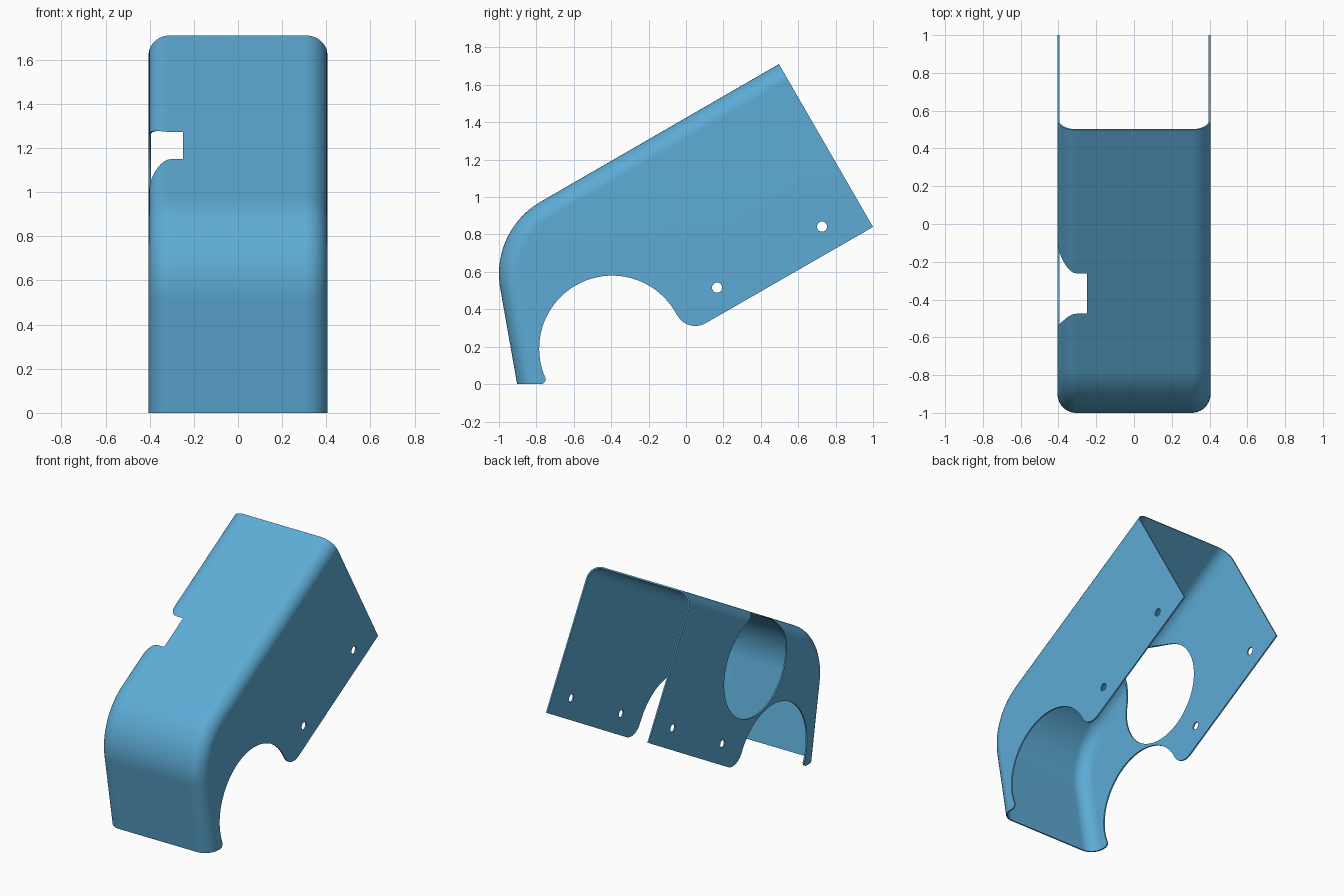
import bpy
import bmesh
from math import sin, cos, radians
from mathutils import Vector

if "Cube" in bpy.data.objects:
    bpy.data.objects.remove(bpy.data.objects["Cube"])

HALF_WIDTH, CORNER, WALL = 0.405, 0.10, 0.01
BEND, BEND_R = Vector((-0.554, 0.589)), 0.446      # bend centre in (y, z)
FRONT_A, TOP_A = radians(190), radians(120)        # outward normals of the two flats
FOOT_Y = -0.903
BACK_TOP, BACK_LOW = Vector((0.497, 1.711)), Vector((1.0, 0.84))


def polar(angle):
    return Vector((cos(angle), sin(angle)))


def arc(centre, radius, start, end, steps):
    return [Vector(centre) + radius * polar(start + (end - start) * i / steps)
            for i in range(steps + 1)]


def spine(inset, extra=0.0):
    """Front flat, bend and sloping top, moved inwards and lengthened at both ends."""
    n = polar(FRONT_A)
    foot = Vector((FOOT_Y - inset / n.x - extra * n.y / n.x * -1, -extra))
    tip = BACK_TOP - inset * polar(TOP_A) + extra * polar(TOP_A - radians(90))
    return [foot] + arc(BEND, BEND_R - inset, FRONT_A, TOP_A, 28) + [tip]


def loft(name, half_width, radius, base, extra, closing):
    """Solid with rounded long edges, lofted across x from side outlines."""
    steps = 10
    half = [(half_width - radius + radius * cos(radians(90) * i / steps),
             base + radius * (1 - sin(radians(90) * i / steps))) for i in range(steps + 1)]
    sections = half + [(-x, d) for x, d in reversed(half)]
    bm = bmesh.new()
    loops = [[bm.verts.new((x, p.x, p.y)) for p in spine(d, extra) + closing]
             for x, d in sections]
    for a, b in zip(loops, loops[1:]):
        for i in range(len(a)):
            j = (i + 1) % len(a)
            bm.faces.new((a[i], a[j], b[j], b[i]))
    bm.faces.new(loops[0])
    bm.faces.new(loops[-1])
    bmesh.ops.recalc_face_normals(bm, faces=bm.faces)
    mesh = bpy.data.meshes.new(name)
    bm.to_mesh(mesh)
    bm.free()
    obj = bpy.data.objects.new(name, mesh)
    bpy.context.collection.objects.link(obj)
    return obj


def drill(name, y, z, radius, x0, x1, sides):
    bpy.ops.mesh.primitive_cylinder_add(vertices=sides, radius=radius, depth=x1 - x0,
                                        location=((x0 + x1) / 2, y, z),
                                        rotation=(0, radians(90), 0))
    bpy.context.object.name = name
    return bpy.context.object


# Lower side outline: back corner, rounded lobe, round wheel arch, foot
lower = [BACK_LOW]
lower += arc((0.05, 0.422), 0.111, radians(300), radians(207.5), 12)
lower += arc((-0.395, 0.19), 0.39, radians(27.5), radians(202.5), 40)
lower += arc((-0.778, 0.028), 0.028, radians(10), radians(-90), 6)

cover = loft("bent_cover", HALF_WIDTH, CORNER, 0.0, 0.0, lower)

# Cutters: hollow interior, big side opening, small screw holes
cutters = [loft("hollow_cutter", HALF_WIDTH - WALL, CORNER - WALL, WALL, 0.8,
                [Vector((1.8, -0.8))]),
           drill("side_opening_cutter", -0.2035, 0.926, 0.352, -1.0, -0.25, 96)]
for i, (y, z) in enumerate([(0.727, 0.842), (0.166, 0.516)]):
    cutters.append(drill(f"screw_hole_cutter_{i}", y, z, 0.027, -1.0, 1.0, 24))

bpy.ops.object.select_all(action="DESELECT")
bpy.context.view_layer.objects.active = cover
cover.select_set(True)
for cutter in cutters:
    cutter.hide_render = True
    mod = cover.modifiers.new(cutter.name, "BOOLEAN")
    mod.operation, mod.solver, mod.object = "DIFFERENCE", "EXACT", cutter
    bpy.ops.object.modifier_apply(modifier=mod.name)
    bpy.data.objects.remove(cutter)

# Blue sheet finish
blue = bpy.data.materials.new("sheet_blue")
blue.use_nodes = True
colour = (0.11, 0.41, 0.67, 1.0)
blue.diffuse_color = colour
blue.node_tree.nodes["Principled BSDF"].inputs["Base Color"].default_value = colour
cover.data.materials.clear()
cover.data.materials.append(blue)

# Smooth bends with crisp cut edges and flat walls
bpy.ops.object.shade_smooth_by_angle(angle=radians(30))
weighted = cover.modifiers.new("flat_walls", "WEIGHTED_NORMAL")
weighted.keep_sharp = True
